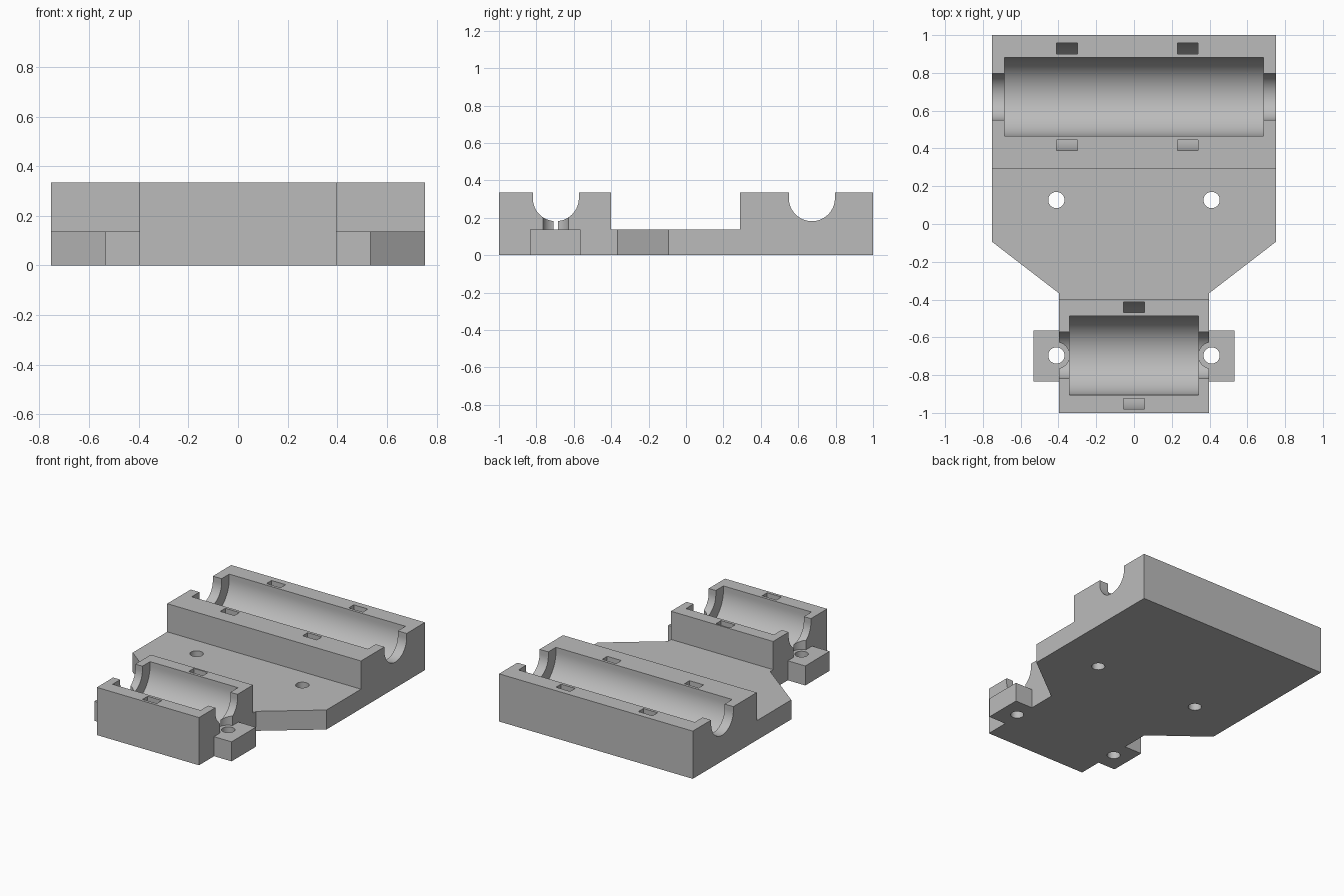
import bpy
import bmesh
from math import pi, cos, sin
from mathutils import Vector

cube = bpy.data.objects.get("Cube")
if cube:
    bpy.data.objects.remove(cube, do_unlink=True)

TOP, DECK = 0.335, 0.137      # block height, plate height
AXLE_Z = 0.305                # centre height of both bearings
ABOVE = TOP + 0.1             # cutters overshoot the top


def prism(name, outline, lo, hi, along="z"):
    """Extrude a 2D outline along z (outline is x, y) or x (outline is y, z)."""
    bm = bmesh.new()
    place = (lambda a, b: (a, b, lo)) if along == "z" else (lambda a, b: (lo, a, b))
    face = bm.faces.new([bm.verts.new(place(a, b)) for a, b in outline])
    step = Vector((0, 0, hi - lo)) if along == "z" else Vector((hi - lo, 0, 0))
    new = bmesh.ops.extrude_face_region(bm, geom=[face], use_keep_orig=True)["geom"]
    bmesh.ops.translate(bm, vec=step, verts=[v for v in new if isinstance(v, bmesh.types.BMVert)])
    bmesh.ops.recalc_face_normals(bm, faces=bm.faces)
    mesh = bpy.data.meshes.new(name)
    bm.to_mesh(mesh)
    bm.free()
    obj = bpy.data.objects.new(name, mesh)
    bpy.context.collection.objects.link(obj)
    return obj


def rectangle(x0, x1, y0, y1):
    return [(x0, y0), (x1, y0), (x1, y1), (x0, y1)]


def circle(x, y, r, n=48):
    return [(x + r * cos(2 * pi * i / n), y + r * sin(2 * pi * i / n)) for i in range(n)]


def u_shape(y, r, n=40):
    """Half circle below the axle, straight walls above it."""
    arc = [(y + r * cos(pi + pi * i / n), AXLE_Z + r * sin(pi + pi * i / n)) for i in range(n + 1)]
    return [(y - r, ABOVE)] + arc + [(y + r, ABOVE)]


def combine(body, tool, operation="DIFFERENCE"):
    """Apply a boolean and drop the helper object."""
    tool.hide_render = True
    mod = body.modifiers.new(tool.name, "BOOLEAN")
    mod.operation, mod.solver, mod.object = operation, "EXACT", tool
    bpy.context.view_layer.objects.active = body
    bpy.ops.object.modifier_apply(modifier=mod.name)
    bpy.data.objects.remove(tool, do_unlink=True)


# Carriage outline: wide rear, tapering to a narrow front
half = [(0.397, -1), (0.397, -0.367), (0.753, -0.093), (0.753, 1)]
body = prism("carriage_body", half + [(-x, y) for x, y in reversed(half)], 0, TOP)

# Lower deck between the two bearing blocks
combine(body, prism("deck_cutter", rectangle(-1, 1, -0.4, 0.29), DECK, ABOVE))

# Screw tabs beside the front block
for side in (-1, 1):
    x0, x1 = sorted((side * 0.3, side * 0.533))
    combine(body, prism("screw_tab", rectangle(x0, x1, -0.833, -0.563), 0, DECK), "UNION")

# Bearing seats, shaft openings and cable tie channels
for y, seat_half, tie_centres in ((0.673, 0.685, (-0.355, 0.285)), (-0.696, 0.342, (0,))):
    combine(body, prism("shaft_cutter", u_shape(y, 0.123), -1, 1, "x"))
    combine(body, prism("seat_cutter", u_shape(y, 0.208), -seat_half, seat_half, "x"))
    for x in tie_centres:
        band = u_shape(y, 0.284) + u_shape(y, 0.228)[::-1]
        combine(body, prism("tie_cutter", band, x - 0.055, x + 0.055, "x"))

# Screw holes, with head clearance cut into the front block
for x in (-0.411, 0.411):
    combine(body, prism("head_clearance", circle(x, -0.696, 0.07), DECK, ABOVE))
    for y in (0.127, -0.696):
        combine(body, prism("screw_hole", circle(x, y, 0.043), -0.1, ABOVE))

# Plain grey plastic
grey = bpy.data.materials.new("grey_plastic")
grey.use_nodes = True
colour = (0.5, 0.5, 0.5, 1)
grey.diffuse_color = colour
grey.node_tree.nodes["Principled BSDF"].inputs["Base Color"].default_value = colour
body.data.materials.clear()
body.data.materials.append(grey)

# Smooth bores, crisp edges
bpy.ops.object.select_all(action="DESELECT")
body.select_set(True)
bpy.context.view_layer.objects.active = body
bpy.ops.object.shade_smooth_by_angle(angle=pi / 6)
